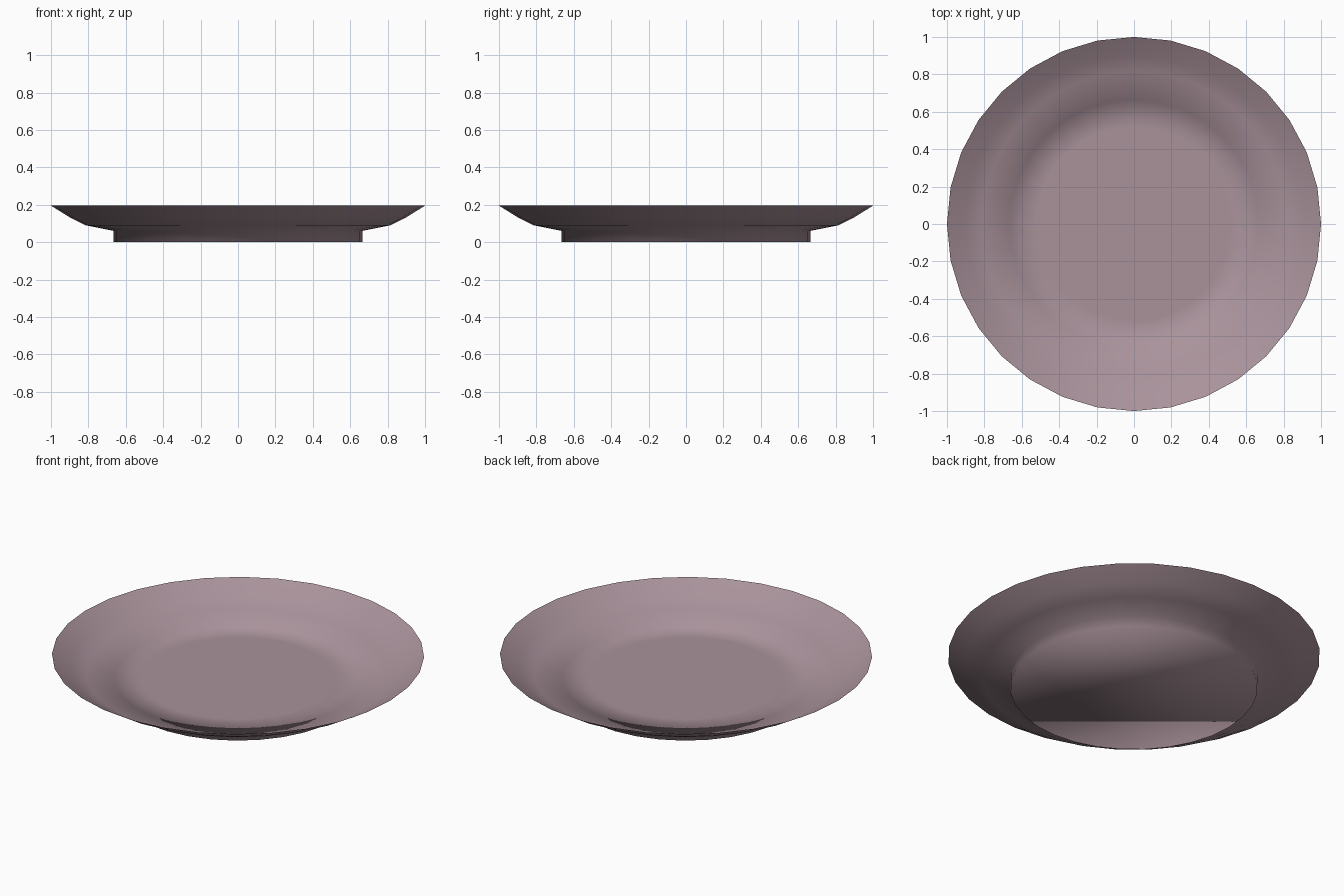
import bpy, bmesh, math

if "Cube" in bpy.data.objects:
    bpy.data.objects.remove(bpy.data.objects["Cube"])

SIDES = 32
# Profiles as (radius, height)
DISH = [(1.0, 0.195), (0.90, 0.133), (0.815, 0.09), (0.665, 0.06), (0.52, 0.06)]
FOOT_BOTTOM = (0.665, 0.0)

bm = bmesh.new()


def ring(r, z):
    angles = [2 * math.pi * i / SIDES for i in range(SIDES)]
    return [bm.verts.new((r * math.cos(a), r * math.sin(a), z)) for a in angles]


def bridge(outer, inner):
    for i in range(SIDES):
        j = (i + 1) % SIDES
        bm.faces.new((outer[i], outer[j], inner[j], inner[i]))


# Thin dish: rim, sloping side and flat floor
dish = [ring(r, z) for r, z in DISH]
for outer, inner in zip(dish, dish[1:]):
    bridge(outer, inner)
bm.faces.new(dish[-1])

# Foot: short wall welded under the dish, closed at the bottom
foot = ring(*FOOT_BOTTOM)
bridge(dish[3], foot)
bm.faces.new(foot)

for f in bm.faces:
    f.smooth = True

mesh = bpy.data.meshes.new("plate")
bm.to_mesh(mesh)
bm.free()
plate = bpy.data.objects.new("plate", mesh)
bpy.context.collection.objects.link(plate)

# Mauve glaze
glaze = bpy.data.materials.new("mauve_glaze")
glaze.diffuse_color = (0.40, 0.29, 0.33, 1)
glaze.use_nodes = True
glaze.node_tree.nodes["Principled BSDF"].inputs["Base Color"].default_value = glaze.diffuse_color
mesh.materials.append(glaze)
